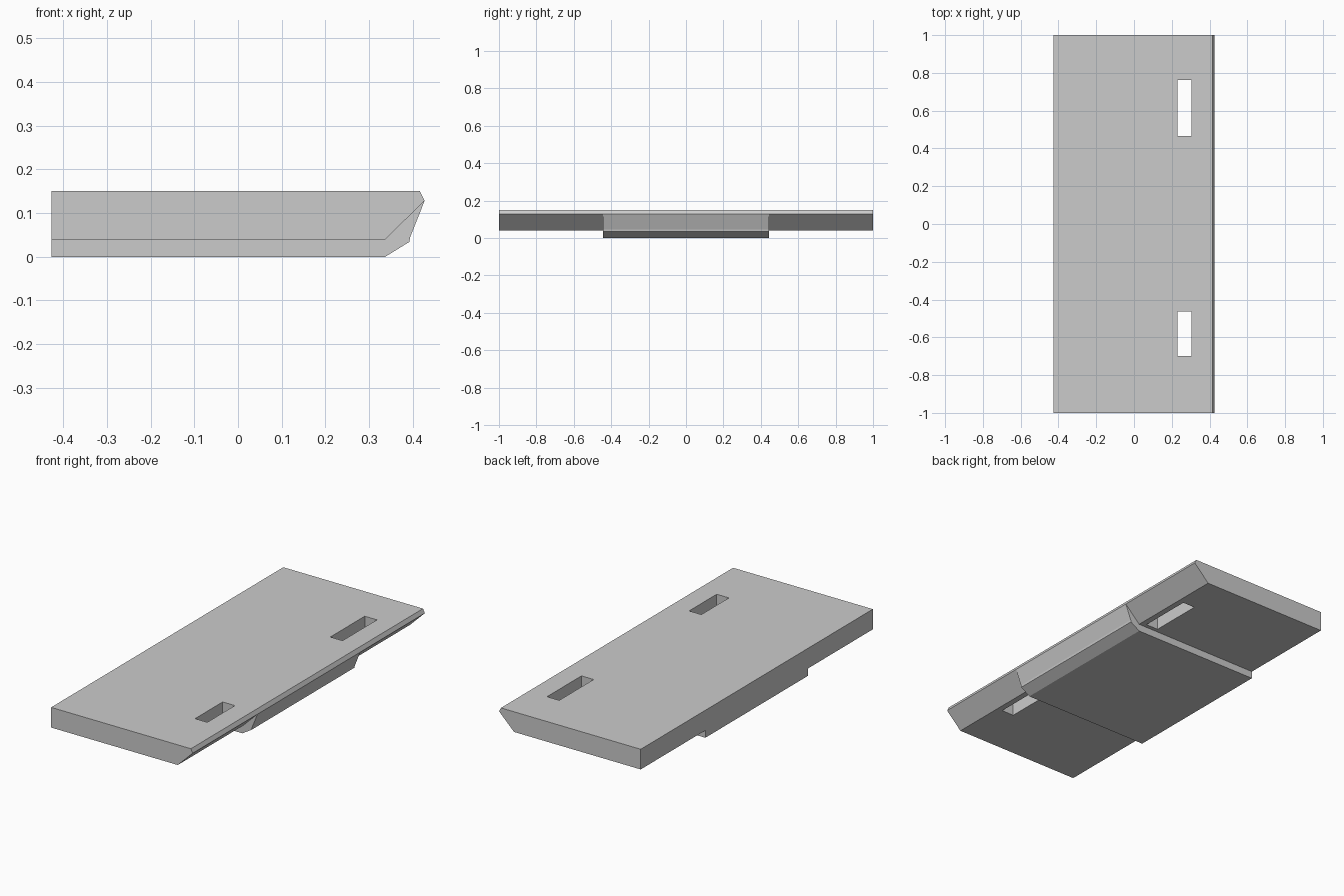
import bpy, bmesh

if "Cube" in bpy.data.objects:
    bpy.data.objects.remove(bpy.data.objects["Cube"])


def prism(name, profile, y0, y1):
    """Extrude an (x, z) profile along y."""
    bm = bmesh.new()
    face = bm.faces.new([bm.verts.new((x, y0, z)) for x, z in profile])
    ext = bmesh.ops.extrude_face_region(bm, geom=[face])
    verts = [g for g in ext["geom"] if isinstance(g, bmesh.types.BMVert)]
    bmesh.ops.translate(bm, verts=verts, vec=(0, y1 - y0, 0))
    bmesh.ops.recalc_face_normals(bm, faces=bm.faces)
    mesh = bpy.data.meshes.new(name)
    bm.to_mesh(mesh)
    bm.free()
    obj = bpy.data.objects.new(name, mesh)
    bpy.context.collection.objects.link(obj)
    return obj


def combine(target, tool, operation):
    """Apply a boolean and discard the tool object."""
    tool.hide_render = True
    mod = target.modifiers.new(tool.name, 'BOOLEAN')
    mod.operation, mod.object, mod.solver = operation, tool, 'EXACT'
    bpy.context.view_layer.objects.active = target
    bpy.ops.object.modifier_apply(modifier=mod.name)
    bpy.data.objects.remove(tool)


BACK = -0.427

# Main slab with a bevelled, undercut leading edge
slab = prism("slotted_plate", [(BACK, 0.04), (0.337, 0.04), (0.427, 0.128),
                               (0.416, 0.15), (BACK, 0.15)], -1, 1)

# Raised pad under the middle, filling the undercut
pad = prism("under_pad", [(BACK, 0), (0.337, 0), (0.392, 0.034), (0.394, 0.045),
                          (0.427, 0.128), (0.337, 0.04), (BACK, 0.04)], -0.443, 0.443)
combine(slab, pad, 'UNION')

# Two through slots of slightly different length
for y0, y1 in ((0.465, 0.762), (-0.70, -0.462)):
    slot = prism("slot_cutter", [(0.231, -0.1), (0.305, -0.1),
                                 (0.305, 0.3), (0.231, 0.3)], y0, y1)
    combine(slab, slot, 'DIFFERENCE')
